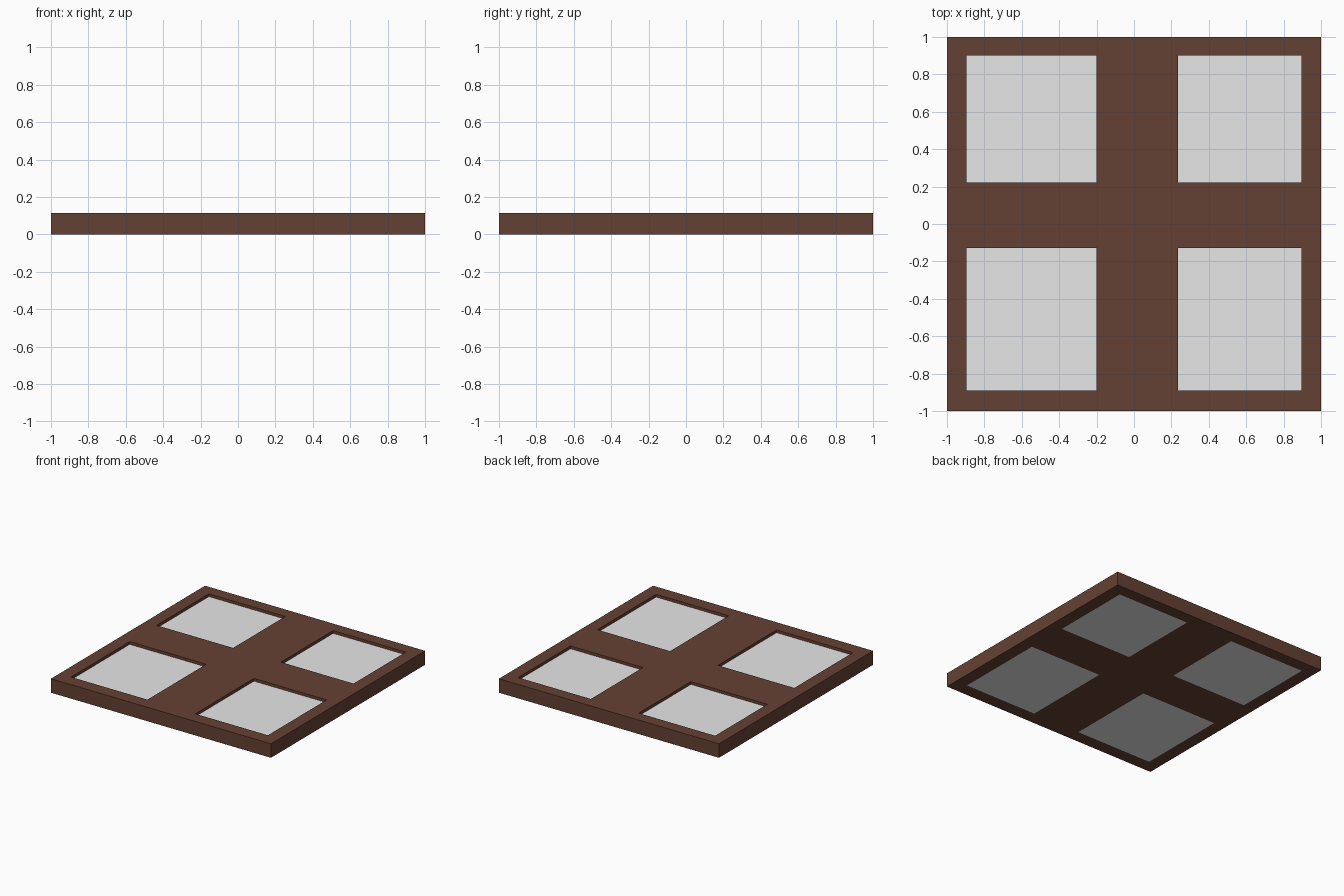
import bpy, bmesh

if "Cube" in bpy.data.objects:
    bpy.data.objects.remove(bpy.data.objects["Cube"])

H = 0.115                                    # frame thickness
PANE_Z = (0.0, 0.092)                        # panes sit flush below, recessed above
XS = [-1, -0.895, -0.2, 0.235, 0.895, 1]     # vertical bar edges
YS = [-1, -0.89, -0.128, 0.222, 0.9, 1]      # horizontal bar edges


def material(name, rgb):
    m = bpy.data.materials.new(name)
    m.diffuse_color = (*rgb, 1)
    m.use_nodes = True
    m.node_tree.nodes["Principled BSDF"].inputs["Base Color"].default_value = m.diffuse_color
    return m


def finish(name, bm, mat):
    bmesh.ops.recalc_face_normals(bm, faces=bm.faces)
    me = bpy.data.meshes.new(name)
    bm.to_mesh(me)
    bm.free()
    me.materials.append(mat)
    ob = bpy.data.objects.new(name, me)
    bpy.context.collection.objects.link(ob)


def slab(name, cells, z0, z1, mat):
    """Extrude a set of grid cells into one solid slab."""
    bm = bmesh.new()
    v = {}
    for i, j in cells:
        keys = [(i, j), (i + 1, j), (i + 1, j + 1), (i, j + 1)]
        for k in keys:
            if k not in v:
                v[k] = bm.verts.new((XS[k[0]], YS[k[1]], z0))
        bm.faces.new([v[k] for k in keys])
    ext = bmesh.ops.extrude_face_region(bm, geom=bm.faces[:], use_keep_orig=True)
    top = [g for g in ext["geom"] if isinstance(g, bmesh.types.BMVert)]
    bmesh.ops.translate(bm, verts=top, vec=(0, 0, z1 - z0))
    finish(name, bm, mat)


wood = material("brown wood", (0.130, 0.053, 0.033))
glass = material("pale grey glass", (0.8, 0.8, 0.8))

# Window frame: every grid cell except the four openings
openings = [(i, j) for i in (1, 3) for j in (1, 3)]
slab("window_frame", [(i, j) for i in range(5) for j in range(5)
                      if (i, j) not in openings], 0, H, wood)

# Panes filling the openings
for i, j in openings:
    side = "left" if i == 1 else "right"
    row = "lower" if j == 1 else "upper"
    slab(f"{row}_{side}_pane", [(i, j)], *PANE_Z, glass)
